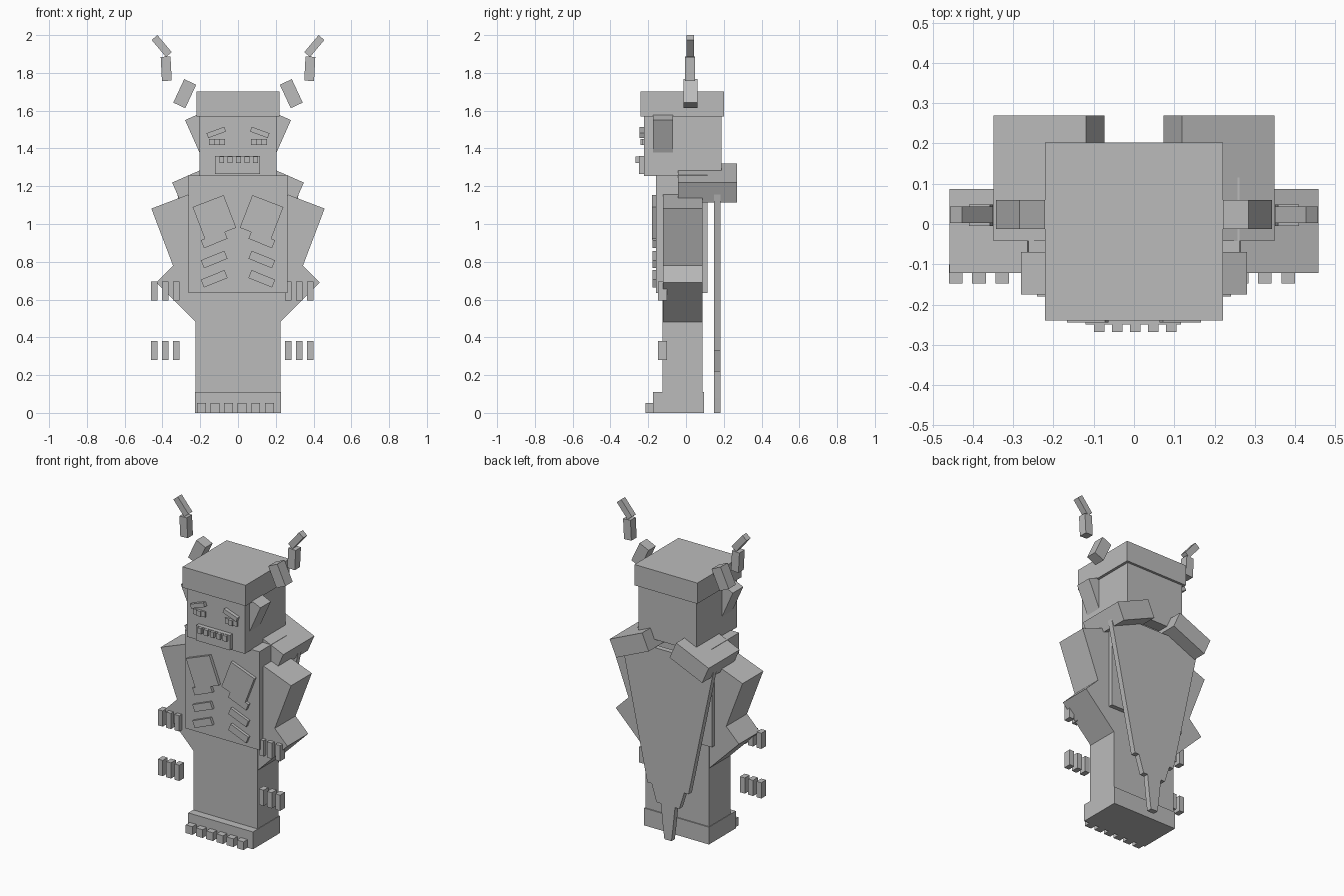
import bpy, bmesh, math
from mathutils import Matrix

old = bpy.data.objects.get("Cube")
if old:
    bpy.data.objects.remove(old, do_unlink=True)

GREY = (0.5, 0.5, 0.5, 1)
stone = bpy.data.materials.new("stone_grey")
stone.use_nodes = True
stone.diffuse_color = GREY
stone.node_tree.nodes["Principled BSDF"].inputs["Base Color"].default_value = GREY


def add_object(name, bm):
    mesh = bpy.data.meshes.new(name)
    bm.to_mesh(mesh)
    bm.free()
    mesh.materials.append(stone)
    obj = bpy.data.objects.new(name, mesh)
    bpy.context.collection.objects.link(obj)
    return obj


def block(name, x, z, width, height, y0, y1, tilt=0):
    """Box centred at (x, z), spanning y0..y1, tilted about the y axis in degrees."""
    bm = bmesh.new()
    bmesh.ops.create_cube(bm, size=1, matrix=Matrix.Diagonal((width, y1 - y0, height, 1)))
    obj = add_object(name, bm)
    obj.location = (x, (y0 + y1) / 2, z)
    obj.rotation_euler.y = math.radians(tilt)
    return obj


def pair(name, x, z, width, height, y0, y1, tilt=0):
    """Left block and its mirrored twin."""
    for side, s in (("left", 1), ("right", -1)):
        block(f"{side}_{name}", s * x, z, width, height, y0, y1, s * tilt)


# Central body
block("skull_cap", 0, 1.636, 0.442, 0.132, -0.24, 0.202)
block("head", 0, 1.415, 0.408, 0.32, -0.222, 0.187)
block("torso", 0, 0.947, 0.524, 0.625, -0.16, 0.115)
block("legs", 0, 0.36, 0.45, 0.72, -0.125, 0.088)
block("feet", 0, 0.055, 0.456, 0.11, -0.175, 0.095)
for i in range(6):
    block(f"toe_{i + 1}", -0.194 + 0.072 * i, 0.026, 0.047, 0.052, -0.215, -0.17)

# Face
block("mouth", -0.002, 1.312, 0.238, 0.095, -0.25, -0.22)
for i in range(5):
    block(f"tooth_{i + 1}", -0.086 + 0.0445 * i, 1.34, 0.026, 0.036, -0.268, -0.248)
pair("eye", 0.112, 1.434, 0.084, 0.034, -0.232, -0.22)
pair("pupil", 0.112, 1.434, 0.03, 0.034, -0.24, -0.23)
pair("eyebrow", 0.115, 1.485, 0.1, 0.027, -0.245, -0.22, 20)
pair("ear", 0.19, 1.47, 0.1, 0.22, -0.175, -0.07, 24)

# Horns in three floating pieces
pair("horn_base", 0.282, 1.69, 0.07, 0.137, -0.012, 0.06, -25)
pair("horn_middle", 0.38, 1.822, 0.052, 0.128, -0.005, 0.048, 3)
pair("horn_tip", 0.404, 1.942, 0.04, 0.118, 0.003, 0.043, 40)

# Chest and stomach muscles
pair("chest_muscle", 0.125, 1.035, 0.176, 0.185, -0.18, -0.155, 21)
for i, z in enumerate((0.918, 0.812, 0.71)):
    pair(f"stomach_muscle_{i + 1}", 0.126, z, 0.135, 0.045, -0.178, -0.155, 22)

# Arms and shoulder pads
pair("upper_arm", 0.294, 0.941, 0.208, 0.38, -0.122, 0.087, 20.8)
pair("forearm", 0.239, 0.637, 0.2, 0.35, -0.122, 0.087, 45)
pair("shoulder_pad", 0.211, 1.217, 0.25, 0.115, -0.042, 0.27, 23.7)

# Finger groups
for row, z in (("upper", 0.645), ("lower", 0.33)):
    for side, start in (("right", -0.443), ("left", 0.267)):
        for i in range(3):
            block(f"{side}_{row}_finger_{i + 1}", start + 0.058 * i, z,
                  0.034, 0.1, -0.148, -0.1)

# Tapered cape with a stepped tip
half = [(0.33, 1.2), (0.145, 0.33), (0.115, 0.33), (0.08, 0.22),
        (0.05, 0.22), (0.035, 0.08), (0.025, 0)]
outline = half + [(-x, z) for x, z in reversed(half)]
bm = bmesh.new()
face = bm.faces.new([bm.verts.new((x, 0.148, z)) for x, z in outline])
grown = bmesh.ops.extrude_face_region(bm, geom=[face])["geom"]
bmesh.ops.translate(bm, vec=(0, 0.034, 0),
                    verts=[v for v in grown if isinstance(v, bmesh.types.BMVert)])
bmesh.ops.recalc_face_normals(bm, faces=bm.faces)
add_object("cape", bm)
